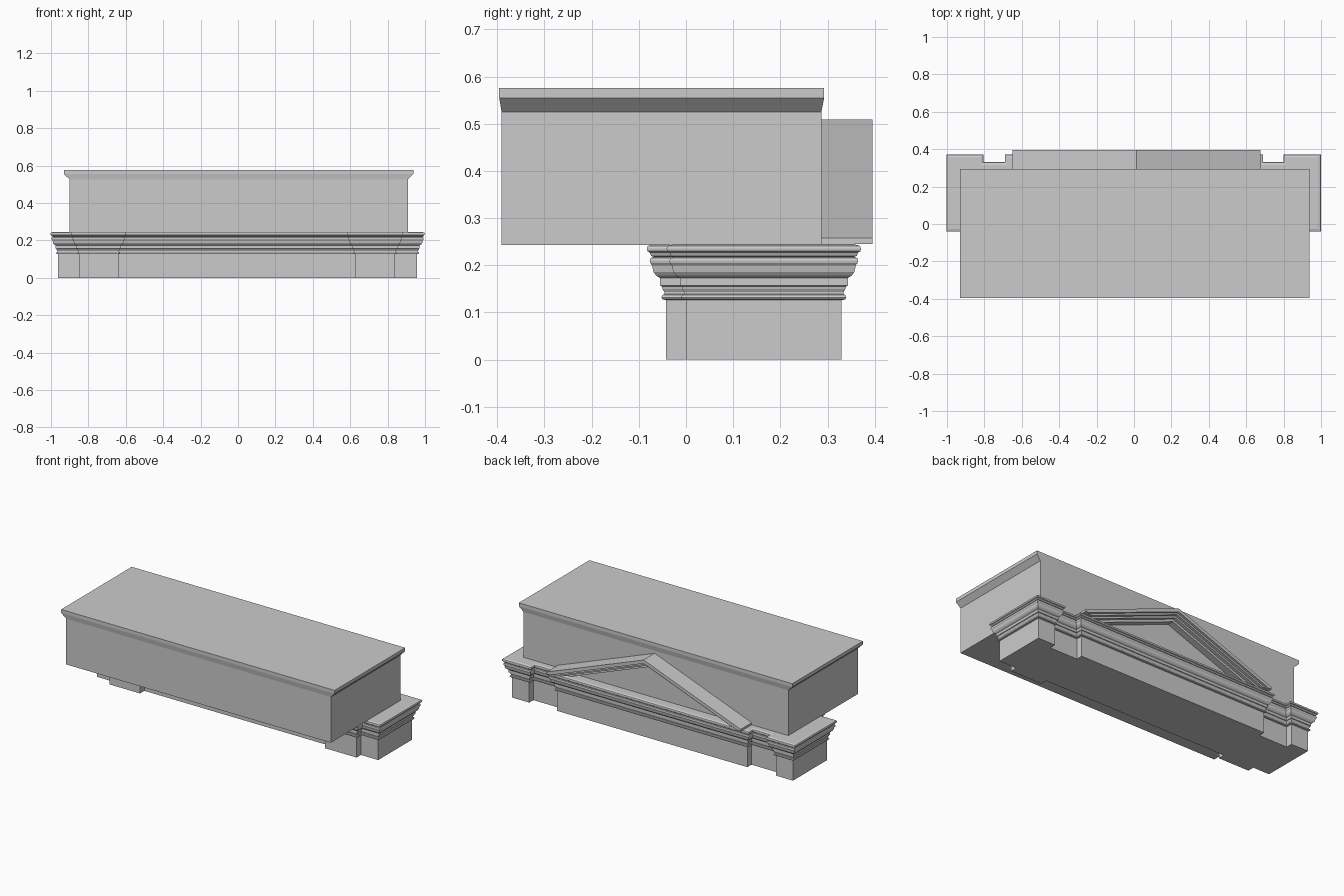
import bpy
import bmesh

cube = bpy.data.objects.get("Cube")
if cube:
    bpy.data.objects.remove(cube, do_unlink=True)

stone = bpy.data.materials.new("grey stone")
stone.use_nodes = True
GREY = (0.6, 0.6, 0.6, 1)
stone.diffuse_color = GREY
stone.node_tree.nodes["Principled BSDF"].inputs["Base Color"].default_value = GREY


def loft(name, rings):
    """Join equal-length rings of points and cap both ends."""
    bm = bmesh.new()
    loops = [[bm.verts.new(p) for p in ring] for ring in rings]
    n = len(loops[0])
    for low, high in zip(loops, loops[1:]):
        for i in range(n):
            j = (i + 1) % n
            bm.faces.new((low[i], low[j], high[j], high[i]))
    bm.faces.new(loops[0][::-1])
    bm.faces.new(loops[-1])
    bmesh.ops.recalc_face_normals(bm, faces=bm.faces)
    mesh = bpy.data.meshes.new(name)
    bm.to_mesh(mesh)
    bm.free()
    obj = bpy.data.objects.new(name, mesh)
    obj.data.materials.append(stone)
    bpy.context.collection.objects.link(obj)
    return obj


def offset_plan(plan, d):
    """Push a right-angled counter-clockwise outline outward by d."""
    out = []
    for i, (x, y) in enumerate(plan):
        px, py = plan[i - 1]
        nx, ny = plan[(i + 1) % len(plan)]
        sign = lambda v: (v > 1e-6) - (v < -1e-6)
        # outward normals of the two edges meeting here
        ox = sign(y - py) + sign(ny - y)
        oy = -sign(x - px) - sign(nx - x)
        out.append((x + ox * d, y + oy * d))
    return out


# Entablature outline: projecting blocks in front, recesses behind
WALL, PIER = 0.0, -0.042
BACK, RECESS = 0.33, 0.29
plan = [(-0.962, WALL), (-0.85, WALL), (-0.85, PIER), (-0.64, PIER), (-0.64, WALL),
        (0.625, WALL), (0.625, PIER), (0.84, PIER), (0.84, WALL), (0.958, WALL),
        (0.958, BACK), (0.84, BACK), (0.84, RECESS), (0.65, RECESS), (0.65, BACK),
        (-0.65, BACK), (-0.65, RECESS), (-0.845, RECESS), (-0.845, BACK), (-0.962, BACK)]

# Moulding: (projection, height)
moulding = [(0, 0), (0, 0.126), (0.008, 0.128), (0.01, 0.132), (0.008, 0.137),
            (0.004, 0.139), (0.004, 0.143), (0.008, 0.15), (0.009, 0.155),
            (0.013, 0.157), (0.013, 0.173), (0.021, 0.178), (0.027, 0.186),
            (0.03, 0.2), (0.034, 0.205), (0.035, 0.21), (0.033, 0.215),
            (0.027, 0.218), (0.032, 0.22), (0.035, 0.227), (0.04, 0.23),
            (0.041, 0.236), (0.039, 0.241), (0.026, 0.245)]
loft("entablature", [[(x, y, z) for x, y in offset_plan(plan, d)] for d, z in moulding])


# Attic block with a flared crown
def rectangle(x0, x1, y0, y1, z):
    return [(x0, y0, z), (x1, y0, z), (x1, y1, z), (x0, y1, z)]


loft("attic_block", [rectangle(-0.9, 0.908, -0.391, 0.287, z) for z in (0.243, 0.525)]
     + [rectangle(-0.931, 0.937, -0.396, 0.293, z) for z in (0.555, 0.576)])

# Pediment on the rear face
LEFT, RIGHT, MID = -0.65, 0.675, 0.013
BASE, EAVE, PEAK = 0.245, 0.258, 0.509
Y_IN = 0.28
slope = (PEAK - EAVE) / (RIGHT - MID)


def prism(name, points, depth):
    loft(name, [[(x, y, z) for x, z in points] for y in (Y_IN, depth)])


outer = [(LEFT, BASE), (LEFT, EAVE), (MID, PEAK), (RIGHT, EAVE), (RIGHT, BASE)]
prism("tympanum", outer, 0.305)
steps = [("fillet", 0.022, 0.395), ("upper_band", 0.034, 0.382),
         ("middle_band", 0.046, 0.365), ("lower_band", 0.062, 0.345)]
for name, drop, depth in steps:
    inset = (drop - (EAVE - BASE)) / slope
    inner = [(RIGHT - inset, BASE), (MID, PEAK - drop), (LEFT + inset, BASE)]
    prism("raking_" + name, outer + inner, depth)
